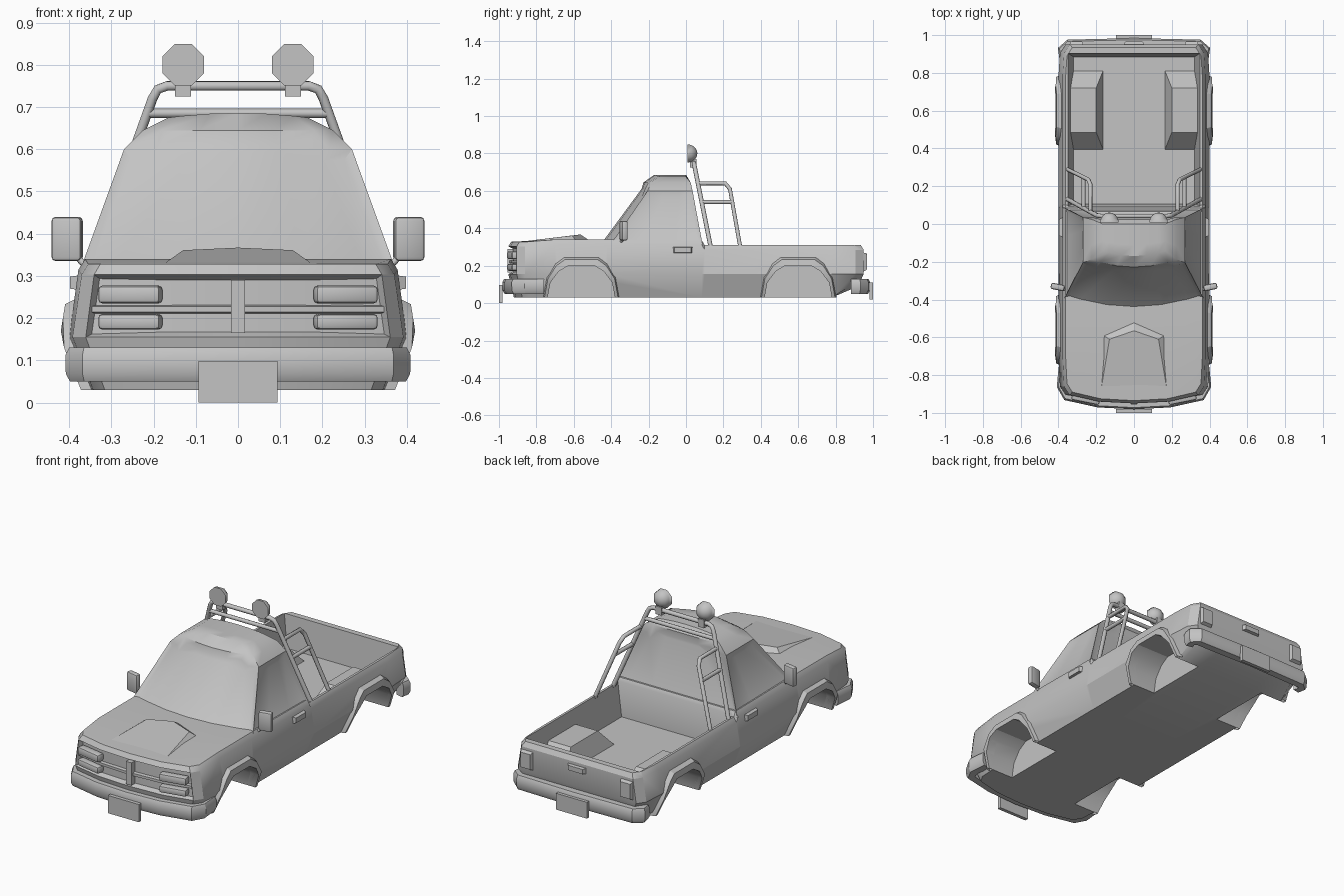
import bpy, bmesh, math
from mathutils import Vector, Matrix

cube = bpy.data.objects.get("Cube")
if cube:
    bpy.data.objects.remove(cube)

GREY = (0.55, 0.55, 0.55, 1)
paint = bpy.data.materials.new("plain_grey")
paint.use_nodes = True
paint.diffuse_color = GREY
paint.node_tree.nodes["Principled BSDF"].inputs["Base Color"].default_value = GREY


def finish(name, mesh, angle=30):
    mesh.materials.clear()
    mesh.materials.append(paint)
    mesh.shade_smooth()
    mesh.set_sharp_from_angle(angle=math.radians(angle))
    obj = bpy.data.objects.new(name, mesh)
    bpy.context.collection.objects.link(obj)
    return obj


def from_bm(name, bm, angle=30):
    bmesh.ops.recalc_face_normals(bm, faces=bm.faces)
    mesh = bpy.data.meshes.new(name)
    bm.to_mesh(mesh)
    bm.free()
    return finish(name, mesh, angle)


def lattice(nums, point):
    """Surface of a deformed, subdivided box; returns faces by (axis, side, a, b)."""
    bm, verts, faces = bmesh.new(), {}, {}

    def vert(key):
        if key not in verts:
            verts[key] = bm.verts.new(point(*key))
        return verts[key]

    for axis in range(3):
        p, q = [n for n in range(3) if n != axis]
        for side in (0, 1):
            for a in range(nums[p] - 1):
                for b in range(nums[q] - 1):
                    corners = []
                    for da, db in ((0, 0), (1, 0), (1, 1), (0, 1)):
                        key = [0, 0, 0]
                        key[axis] = side * (nums[axis] - 1)
                        key[p], key[q] = a + da, b + db
                        corners.append(vert(tuple(key)))
                    faces[axis, side, a, b] = bm.faces.new(corners)
    bmesh.ops.recalc_face_normals(bm, faces=bm.faces)
    return bm, faces


def loft(name, rings, closed=True, caps=True, angle=30):
    bm = bmesh.new()
    rows = [[bm.verts.new(p) for p in ring] for ring in rings]
    n = len(rows[0])
    for r0, r1 in zip(rows, rows[1:]):
        for i in range(n if closed else n - 1):
            j = (i + 1) % n
            bm.faces.new((r0[i], r0[j], r1[j], r1[i]))
    if caps:
        bm.faces.new(rows[0])
        bm.faces.new(rows[-1])
    return from_bm(name, bm, angle)


def sweep(name, path, profile):
    """Run an (outward, height) profile along a plan path."""
    rings = []
    for i, p in enumerate(path):
        a, b = path[max(i - 1, 0)], path[min(i + 1, len(path) - 1)]
        t = Vector((b[0] - a[0], b[1] - a[1])).normalized()
        rings.append([(p[0] + d * t.y, p[1] - d * t.x, z) for d, z in profile])
    return loft(name, rings)


def block(name, lo, hi, bevel=0, yaw=0, taper=None):
    """Box; taper = (axis, sign, factor) shrinks the face on one side."""
    lo, hi = Vector(lo), Vector(hi)
    bm = bmesh.new()
    bmesh.ops.create_cube(bm, size=1)
    if taper:
        axis, sign, factor = taper
        for v in bm.verts:
            if v.co[axis] * sign > 0:
                v.co = Vector([c if k == axis else c * factor for k, c in enumerate(v.co)])
    bmesh.ops.scale(bm, vec=hi - lo, verts=bm.verts)
    if bevel:
        bmesh.ops.bevel(bm, geom=bm.edges[:], offset=bevel, segments=2, affect='EDGES', profile=0.5)
    bmesh.ops.transform(bm, matrix=Matrix.Translation((lo + hi) / 2) @ Matrix.Rotation(yaw, 4, 'Z'), verts=bm.verts)
    return from_bm(name, bm)


def tube(name, points, radius=0.011):
    curve = bpy.data.curves.new(name + "_path", 'CURVE')
    curve.dimensions = '3D'
    curve.bevel_depth, curve.bevel_resolution, curve.use_fill_caps = radius, 2, True
    spline = curve.splines.new('POLY')
    spline.points.add(len(points) - 1)
    for sp, p in zip(spline.points, points):
        sp.co = (*p, 1)
    tmp = bpy.data.objects.new(name + "_path", curve)
    bpy.context.collection.objects.link(tmp)
    bpy.context.view_layer.update()
    mesh = bpy.data.meshes.new_from_object(tmp.evaluated_get(bpy.context.evaluated_depsgraph_get()))
    bpy.data.objects.remove(tmp)
    return finish(name, mesh, 50)


SIDES = (("left", 1), ("right", -1))
U = [-1, -0.92, -0.5, 0, 0.5, 0.92, 1]

# Lower body with the grille recess
FRONT = {1: -0.86, 0.92: -0.905, 0.5: -0.94, 0: -0.95}
STATIONS = [(0, 0.03, 0.328), (-0.70, 0.03, 0.34), (-0.42, 0.03, 0.34), (0.085, 0.03, 0.335),
            (0.10, 0.03, 0.31), (0.78, 0.03, 0.31), (0, 0.09, 0.31)]
HALF = [0.35, 0.40, 0.378, 0.362]


def body_point(i, j, k):
    u, (y, low, top) = U[i], STATIONS[k]
    z = (low, 0.155, top - 0.025, top)[j]
    x = u * HALF[j]
    if k == 0:
        y, x = FRONT[abs(u)] + (0.03, 0, 0, 0.015)[j], x * 0.98
    elif k == len(STATIONS) - 1:
        y, x = (0.905 if abs(u) == 1 else 0.95) - (0.03, 0, 0, 0.015)[j], x * 0.98
    return x, y, z


bm, faces = lattice((7, 4, 7), body_point)
bmesh.ops.inset_region(bm, faces=[faces[2, 0, i, 1] for i in range(1, 5)], thickness=0.012, depth=-0.025)
body = from_bm("body", bm)


def frustum(name, low, high, z0, z1):
    def ring(r, z):
        x0, x1, y0, y1 = r
        return [(x0, y0, z), (x1, y0, z), (x1, y1, z), (x0, y1, z)]
    return loft(name, [ring(low, z0), ring(high, z1)])


# Cargo bed, wheel boxes and wheel wells
ARCH_IN = [(-0.18, 0.03), (-0.165, 0.11), (-0.12, 0.17), (-0.07, 0.2), (0.07, 0.2), (0.12, 0.17), (0.165, 0.11), (0.18, 0.03)]
ARCH_OUT = [(-0.205, 0.03), (-0.185, 0.14), (-0.14, 0.215), (-0.095, 0.25), (0.095, 0.25), (0.14, 0.215), (0.185, 0.14), (0.205, 0.03)]
steps = [('DIFFERENCE', frustum("bed_cut", (-0.32, 0.32, 0.105, 0.885), (-0.352, 0.352, 0.095, 0.905), 0.13, 0.33))]
for side, s in SIDES:
    def span(a, b): return (min(a * s, b * s), max(a * s, b * s))
    steps.append(('UNION', frustum("wheel_box_" + side, (*span(0.16, 0.35), 0.385, 0.82),
                                   (*span(0.2, 0.35), 0.485, 0.72), 0.12, 0.23)))
for side, s in SIDES:
    for yc in (-0.56, 0.6):
        outline = [(-0.18, -0.05)] + ARCH_IN + [(0.18, -0.05)]
        steps.append(('DIFFERENCE', loft("well_cut", [[(s * x, yc + y, z) for y, z in outline] for x in (0.215, 0.5)])))
for op, other in steps:
    mod = body.modifiers.new("cut", 'BOOLEAN')
    mod.operation, mod.object, mod.solver = op, other, 'EXACT'
    other.hide_render = True
bpy.context.view_layer.update()
baked = bpy.data.meshes.new_from_object(body.evaluated_get(bpy.context.evaluated_depsgraph_get()))
bpy.data.objects.remove(body)
for _, other in steps:
    bpy.data.objects.remove(other)
body = finish("body", baked)


# Wheel arch flares
def wall(z):
    return 0.35 + 0.4 * (z - 0.03) if z < 0.155 else 0.40 - 0.16 * (z - 0.155)


for side, s in SIDES:
    for end, yc in (("front", -0.56), ("rear", 0.6)):
        def row(path, dx, f=1):
            return [(s * (wall(z) + dx), yc + y * f, z) for y, z in path]
        mid = [((a + 2 * c) / 3, (b + 2 * d) / 3) for (a, b), (c, d) in zip(ARCH_IN, ARCH_OUT)]
        loft(f"{end}_{side}_flare", [row(ARCH_OUT, -0.01), row(mid, 0.022), row(ARCH_IN, 0.022), row(ARCH_IN, -0.03)],
             closed=False, caps=False)

# Cab with inset windows
CAB_U = [-1, -0.8, -0.4, 0, 0.4, 0.8, 1]
CAB = [(0.305, 0.377, -0.475, 0.09), (0.60, 0.27, -0.258, 0.035), (0.645, 0.225, -0.228, 0.025), (0.675, 0.165, -0.17, 0.0)]


def cab_point(i, j, k):
    u, (z, half, front, back) = CAB_U[i], CAB[j]
    front += u * u * (0.065 - 0.012 * j)
    return u * half, front + (back - front) * (0, 0.35, 0.7, 1)[k], z + (0.011 * (1 - u * u) if j == 3 else 0)


bm, faces = lattice((7, 4, 4), cab_point)
glass = [[faces[2, e, i, 0] for i in range(6)] + [faces[2, e, i, 1] for i in range(1, 5)] for e in (0, 1)]
glass += [[faces[0, e, 0, k] for k in range(3)] for e in (0, 1)]
for pane, rim in zip(glass, (0.03, 0.035, 0.032, 0.032)):
    bmesh.ops.inset_region(bm, faces=pane, thickness=rim, depth=-0.01)
from_bm("cab", bm, 32)

# Hood scoop
bm = bmesh.new()
a0, a1, b0, b1, d0, d1 = [bm.verts.new((s * x, y, z)) for x, y, z in
                          ((0.175, -0.88, 0.329), (0.16, -0.59, 0.338), (0.13, -0.61, 0.361)) for s in (-1, 1)]
c, e = bm.verts.new((0, -0.52, 0.338)), bm.verts.new((0, -0.565, 0.367))
for f in ((a0, a1, d1, e, d0), (a0, d0, b0), (a1, b1, d1), (b0, d0, e, c), (b1, c, e, d1), (a0, b0, c, b1, a1)):
    bm.faces.new(f)
from_bm("hood_scoop", bm, 10)

# Bumpers and plates
PROFILE = [(-0.03, 0.05), (0.01, 0.05), (0.02, 0.068), (0.021, 0.112), (0.012, 0.13), (-0.03, 0.13)]
half = [(-0.378, -0.76), (-0.388, -0.86), (-0.36, -0.913), (-0.19, -0.95)]
sweep("front_bumper", half + [(0, -0.96)] + [(-x, y) for x, y in reversed(half)], PROFILE)
half = [(0.375, 0.885), (0.383, 0.925), (0.35, 0.955)]
sweep("rear_bumper", half + [(0, 0.963)] + [(-x, y) for x, y in reversed(half)], PROFILE)
block("front_plate", (-0.094, -1, 0), (0.094, -0.98, 0.098))
block("rear_plate", (-0.094, 0.98, 0.02), (0.094, 1, 0.11))

# Grille bars and headlights
block("grille_post", (-0.017, -0.955, 0.165), (0.017, -0.915, 0.29))
bar = [(-0.345, -0.896), (-0.19, -0.93), (0, -0.942), (0.19, -0.93), (0.345, -0.896)]
sweep("grille_bar", bar, [(-0.025, 0.21), (0.002, 0.214), (0.002, 0.228), (-0.025, 0.232)])
for side, s in SIDES:
    x0, x1 = sorted((0.18 * s, 0.33 * s))
    for level, z0, z1 in (("upper", 0.235, 0.277), ("lower", 0.173, 0.21)):
        block(f"{level}_{side}_headlight", (x0, -0.945, z0), (x1, -0.9, z1), 0.01, s * 0.2)

    # Tail lights and door handles
    x0, x1 = sorted((0.265 * s, 0.345 * s))
    block(f"{side}_tail_light", (x0, 0.94, 0.165), (x1, 0.967, 0.275), taper=(1, 1, 0.75))
    x0, x1 = sorted((0.365 * s, 0.398 * s))
    block(f"{side}_door_handle", (x0, -0.075, 0.265), (x1, 0.04, 0.303), taper=(0, s, 0.75))

    # Mirrors
    x0, x1 = sorted((0.368 * s, 0.441 * s))
    block(f"{side}_mirror", (x0, -0.35, 0.335), (x1, -0.317, 0.44), 0.01, s * 0.2)
    tube(f"{side}_mirror_stalk", [(0.355 * s, -0.35, 0.32), (0.372 * s, -0.343, 0.335), (0.39 * s, -0.335, 0.36)], 0.008)
block("tailgate_handle", (-0.06, 0.94, 0.235), (0.06, 0.967, 0.27), taper=(1, 1, 0.75))


# Roll bar
def hoop(s, z):
    return s * (0.35 - 0.36 * (z - 0.31)), 0.13 - 0.2 * (z - 0.31), z


leg = [hoop(-1, 0.3), hoop(-1, 0.72), (-0.19, 0.044, 0.742), (-0.168, 0.042, 0.75)]
tube("roll_hoop", leg + [(-x, y, z) for x, y, z in reversed(leg)], 0.012)
tube("roll_cross_bar", [hoop(-1, 0.685), hoop(1, 0.685)])
for side, s in SIDES:
    def at(y, z): return (hoop(s, z)[0], y, z)
    tube(f"{side}_roll_brace", [hoop(s, 0.64), at(0.21, 0.64), at(0.235, 0.61), at(0.29, 0.3)])
    tube(f"{side}_roll_rail", [hoop(s, 0.54), at(0.25, 0.54)])

    # Roof lamps
    bm = bmesh.new()
    bmesh.ops.create_uvsphere(bm, u_segments=8, v_segments=8, radius=0.053)
    cut = bmesh.ops.bisect_plane(bm, geom=bm.verts[:] + bm.edges[:] + bm.faces[:], plane_co=(0, 0, 0),
                                 plane_no=(0, 0, 1), clear_inner=True)
    bmesh.ops.holes_fill(bm, edges=[e for e in bm.edges if e.is_boundary])
    spin = Matrix.Rotation(-math.pi / 2, 4, 'X') @ Matrix.Rotation(math.pi / 8, 4, 'Z')
    bmesh.ops.transform(bm, matrix=Matrix.Translation((0.13 * s, 0.008, 0.8)) @ spin, verts=bm.verts)
    from_bm(f"{side}_roof_lamp", bm, 50)
    block(f"{side}_lamp_bracket", (0.13 * s - 0.019, 0.022, 0.725), (0.13 * s + 0.019, 0.055, 0.77))
